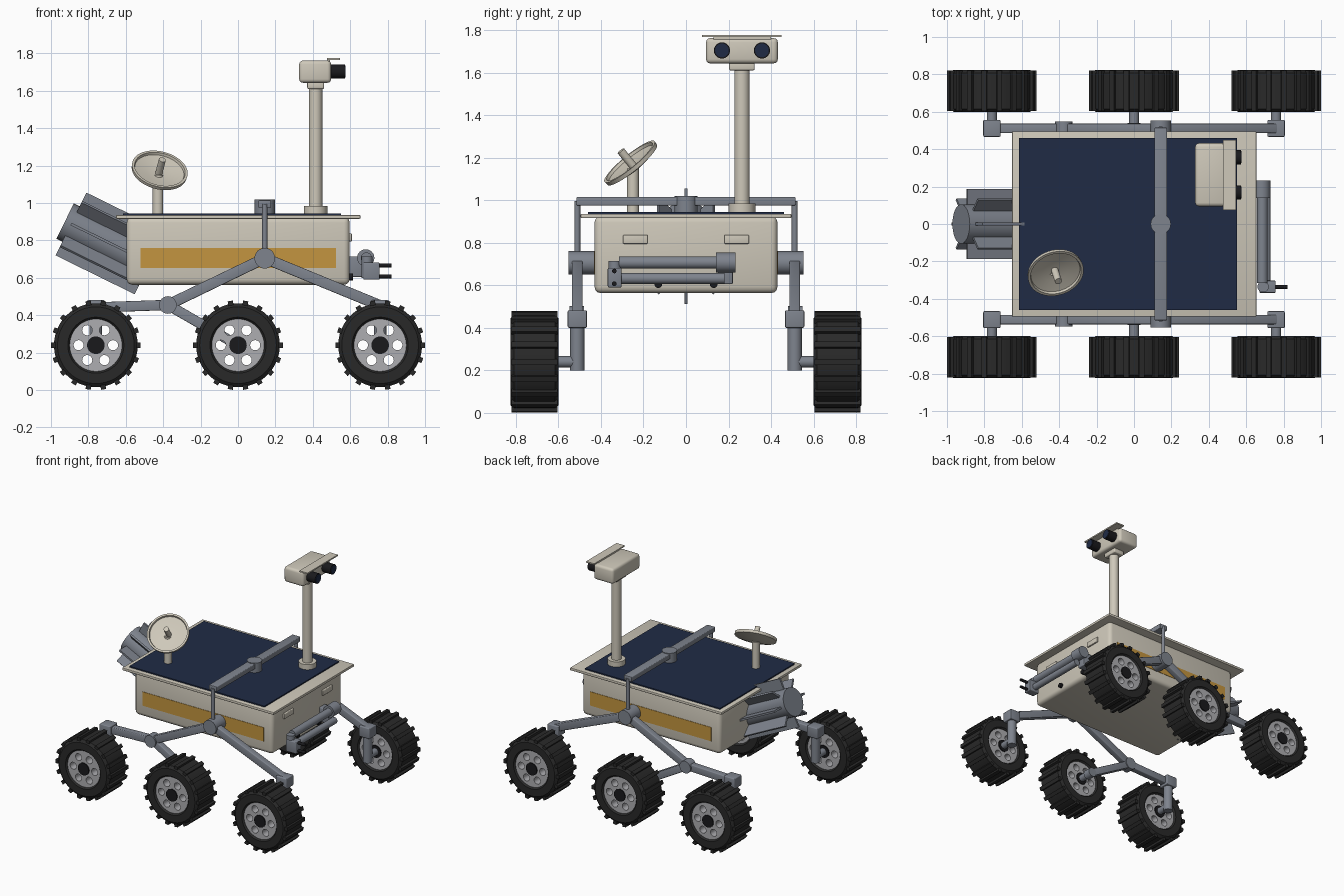
import bpy, bmesh, math
from mathutils import Vector, Matrix

cube = bpy.data.objects.get("Cube")
if cube:
    bpy.data.objects.remove(cube)


def material(name, rgb):
    m = bpy.data.materials.new(name)
    m.use_nodes = True
    m.diffuse_color = (*rgb, 1)
    m.node_tree.nodes["Principled BSDF"].inputs["Base Color"].default_value = (*rgb, 1)
    return m


CREAM = material("cream paint", (0.62, 0.58, 0.49))
NAVY = material("navy panel", (0.014, 0.024, 0.06))
GREY = material("blue grey metal", (0.21, 0.23, 0.27))
GOLD = material("gold foil", (0.55, 0.30, 0.05))
TYRE = material("dark tyre", (0.022, 0.022, 0.022))
RIM = material("light alloy", (0.42, 0.42, 0.44))
BLACK = material("black", (0.01, 0.01, 0.012))
parts = []


def finish(name, bm, mat):
    bmesh.ops.recalc_face_normals(bm, faces=bm.faces)
    mesh = bpy.data.meshes.new(name)
    bm.to_mesh(mesh)
    bm.free()
    mesh.materials.append(mat)
    ob = bpy.data.objects.new(name, mesh)
    bpy.context.collection.objects.link(ob)
    parts.append(ob)
    return ob


def box(name, x, y, z, mat, bevel=0, matrix=Matrix()):
    """Box from (low, high) ranges on each axis, with optional bevelled edges."""
    bm = bmesh.new()
    bmesh.ops.create_cube(bm, size=1)
    for v in bm.verts:
        v.co = Vector([(a + b) / 2 + c * (b - a) for (a, b), c in zip((x, y, z), v.co)])
    if bevel:
        bmesh.ops.bevel(bm, geom=bm.edges[:], offset=bevel, segments=3,
                        profile=0.5, affect='EDGES')
    bm.transform(matrix)
    return finish(name, bm, mat)


def frame(a, b):
    """Matrix that puts local z along the line from a to b, origin at a."""
    d = Vector(b) - Vector(a)
    return Matrix.Translation(a) @ d.to_track_quat('Z', 'Y').to_matrix().to_4x4(), d.length


def rod(name, a, b, r, mat, sides=32):
    m, length = frame(a, b)
    bm = bmesh.new()
    bmesh.ops.create_cone(bm, cap_ends=True, segments=sides, radius1=r, radius2=r, depth=length)
    bm.transform(m @ Matrix.Translation((0, 0, length / 2)))
    return finish(name, bm, mat)


def beam(name, a, b, height, width, mat):
    """Rectangular bar between two points that share one y."""
    d = Vector(b) - Vector(a)
    m = Matrix.Translation(a) @ Matrix.Rotation(-math.atan2(d.z, d.x), 4, 'Y')
    return box(name, (0, d.length), (-width / 2, width / 2),
               (-height / 2, height / 2), mat, 0.006, m)


def lathe(name, profile, mat, matrix, steps=48):
    """Closed (radius, height) outline turned about local z."""
    bm = bmesh.new()
    vs = [bm.verts.new((r, 0, h)) for r, h in profile]
    es = [bm.edges.new((vs[i - 1], vs[i])) for i in range(len(vs))]
    bmesh.ops.spin(bm, geom=vs + es, cent=(0, 0, 0), axis=(0, 0, 1),
                   angle=math.tau, steps=steps)
    bmesh.ops.remove_doubles(bm, verts=bm.verts, dist=1e-5)
    bmesh.ops.dissolve_degenerate(bm, edges=bm.edges, dist=1e-5)
    bm.transform(matrix)
    return finish(name, bm, mat)


# Body, deck, solar panel
box("body", (-0.595, 0.597), (-0.43, 0.43), (0.563, 0.925), CREAM, 0.03)
box("deck", (-0.652, 0.654), (-0.495, 0.495), (0.916, 0.936), CREAM, 0.004)
box("solar_panel", (-0.615, 0.55), (-0.46, 0.46), (0.936, 0.945), NAVY)
for s, side in ((-1, "front"), (1, "back")):
    box(side + "_foil_stripe", (-0.52, 0.525), sorted((s * 0.428, s * 0.433)), (0.652, 0.76), GOLD)
    box(side + "_nose_plate", (0.59, 0.609), sorted((s * 0.18, s * 0.296)), (0.795, 0.837), CREAM, 0.005)
    rod(side + "_hazard_camera", (0.57, s * 0.13, 0.605), (0.615, s * 0.13, 0.605), 0.018, BLACK, 16)

# Camera mast and head
MX, MY = 0.415, 0.263
rod("mast_base", (MX, MY, 0.94), (MX, MY, 0.985), 0.063, CREAM)
rod("mast", (MX, MY, 0.98), (MX, MY, 1.62), 0.036, CREAM)
box("mast_collar", (MX - 0.045, MX + 0.045), (MY - 0.06, MY + 0.06), (1.61, 1.65), CREAM, 0.008)
box("camera_head", (0.327, 0.498), (0.094, 0.432), (1.643, 1.762), CREAM, 0.02)
box("camera_visor", (0.476, 0.546), (0.075, 0.45), (1.766, 1.776), CREAM)
box("visor_mount", (0.478, 0.492), (0.13, 0.4), (1.755, 1.768), CREAM)
for y in (0.169, 0.357):
    rod("camera_barrel", (0.49, y, 1.704), (0.572, y, 1.704), 0.038, BLACK)
    rod("camera_lens", (0.57, y, 1.704), (0.576, y, 1.704), 0.032, NAVY)

# Dish antenna
centre = Vector((-0.422, -0.252, 1.165))
normal = Vector((0.2, -0.62, 0.76)).normalized()
aim = frame(centre, centre + normal)[0]
rod("dish_post", (-0.428, -0.249, 0.94), (-0.428, -0.249, 1.15), 0.028, CREAM)
lathe("dish", [(0, -0.024), (0.07, -0.018), (0.15, 0.002), (0.152, 0.022), (0.138, 0.022),
               (0.134, 0.008), (0.07, -0.004), (0, -0.01)], CREAM, aim)
rod("dish_feed", centre - normal * 0.02, centre + normal * 0.088, 0.019, CREAM, 20)

# Finned power unit
tail, root = Vector((-0.893, 0, 0.888)), Vector((-0.47, 0, 0.68))
axis = (root - tail).normalized()
rod("power_core", tail - axis * 0.035, root, 0.105, GREY)
unit, length = frame(tail, root)
for i in range(8):
    box("power_fin", (0.09, 0.187), (-0.007, 0.007), (0, length), GREY, 0,
        unit @ Matrix.Rotation(i * math.pi / 4, 4, 'Z'))

# Folded arm
box("arm_mount", (0.585, 0.67), (0.15, 0.22), (0.605, 0.715), GREY, 0.006)
rod("arm_shoulder", (0.683, 0.14, 0.707), (0.683, 0.232, 0.707), 0.046, GREY)
rod("arm_upper_link", (0.686, 0.16, 0.707), (0.686, -0.315, 0.707), 0.029, GREY)
rod("arm_lower_link", (0.705, 0.18, 0.632), (0.705, -0.31, 0.632), 0.026, GREY)
rod("arm_wrist", (0.69, -0.335, 0.715), (0.69, -0.335, 0.6), 0.03, GREY)
box("arm_turret", (0.67, 0.757), (-0.368, -0.303), (0.59, 0.682), GREY, 0.006)
for z in (0.607, 0.667):
    rod("arm_tool", (0.74, -0.337, z), (0.82, -0.337, z), 0.011, BLACK, 16)

# Differential bar over the deck
PX = 0.143
box("differential_bar", (PX - 0.034, PX + 0.034), (-0.515, 0.515), (0.975, 1.015), GREY, 0.005)
rod("differential_hub", (PX, 0, 0.94), (PX, 0, 1.02), 0.054, GREY)

# Wheel masters: tyre with treads, and rim with through holes
WZ, WY, WR = 0.24, 0.712, 0.24
turn = Matrix.Rotation(math.pi / 2, 4, 'X')
half = 0.112
tyre = lathe("tyre", [(0.14, -half + 0.012), (0.15, -half), (0.205, -half), (0.224, -half + 0.016),
                      (0.224, half - 0.016), (0.205, half), (0.15, half), (0.14, half - 0.012)],
             TYRE, turn)
bm = bmesh.new()
bm.from_mesh(tyre.data)
for i in range(18):
    m = Matrix.Rotation(i * math.tau / 18, 4, 'Y') @ Matrix.Translation((0.228, 0, 0))
    bmesh.ops.create_cube(bm, size=1, matrix=m @ Matrix.Diagonal((0.024, 0.218, 0.028, 1)))
bm.to_mesh(tyre.data)
bm.free()

rim = rod("rim", (0, -0.1, 0), (0, 0.1, 0), 0.143, RIM, 48)
bm = bmesh.new()
for i in range(6):
    a = i * math.tau / 6
    m = Matrix.Translation((0.092 * math.cos(a), 0, 0.092 * math.sin(a))) @ turn
    bmesh.ops.create_cone(bm, cap_ends=True, segments=20, radius1=0.027, radius2=0.027,
                          depth=0.4, matrix=m)
cutter = finish("rim_cutter", bm, RIM)
cutter.hide_render = True
cut = rim.modifiers.new("holes", 'BOOLEAN')
cut.object, cut.operation, cut.solver = cutter, 'DIFFERENCE', 'EXACT'
bpy.context.view_layer.objects.active = rim
bpy.ops.object.modifier_apply(modifier="holes")
parts.remove(cutter)
bpy.data.objects.remove(cutter)
hub = rod("hub", (0, -0.108, 0), (0, 0.108, 0), 0.047, BLACK)
masters = (tyre, rim, hub)

# Suspension and wheels on both sides
for s, side in ((-1, "front"), (1, "back")):
    y = s * 0.511
    pivot, bogie = (PX, y, 0.705), (-0.375, y, 0.455)
    rod(side + "_rocker_pivot", (PX, s * 0.42, 0.705), (PX, s * 0.553, 0.705), 0.055, GREY)
    rod(side + "_bogie_pivot", (-0.375, s * 0.48, 0.455), (-0.375, s * 0.548, 0.455), 0.047, GREY)
    rod(side + "_differential_link", (PX, y, 0.705), (PX, y, 0.995), 0.014, GREY, 16)
    beam(side + "_rocker_long_arm", pivot, (0.76, y, 0.452), 0.058, 0.05, GREY)
    beam(side + "_rocker_short_arm", pivot, bogie, 0.058, 0.05, GREY)
    beam(side + "_bogie_outer_arm", bogie, (-0.76, y, 0.442), 0.055, 0.05, GREY)
    beam(side + "_bogie_inner_arm", bogie, (0, y, WZ), 0.055, 0.05, GREY)
    for x, place in ((-0.76, "right"), (0, "middle"), (0.76, "left")):
        label = f"{side}_{place}_"
        if x:
            box(label + "steering_block", (x - 0.046, x + 0.046),
                (y - 0.045, y + 0.045), (0.4, 0.482), GREY, 0.006)
            rod(label + "leg", (x, y, 0.2), (x, y, 0.41), 0.034, GREY)
        else:
            rod(label + "hub_joint", (x, s * 0.48, WZ), (x, s * 0.54, WZ), 0.036, GREY)
        rod(label + "axle", (x, y, WZ), (x, s * 0.63, WZ), 0.027, GREY, 24)
        for master in masters:
            ob = bpy.data.objects.new(label + master.name, master.data)
            ob.location = (x, s * WY, WZ)
            bpy.context.collection.objects.link(ob)

# Smooth shading with sharp edges kept
bpy.ops.object.select_all(action='DESELECT')
for ob in parts:
    ob.select_set(True)
bpy.context.view_layer.objects.active = parts[0]
bpy.ops.object.shade_smooth_by_angle(angle=math.radians(35))
for ob in masters:
    bpy.data.objects.remove(ob)
